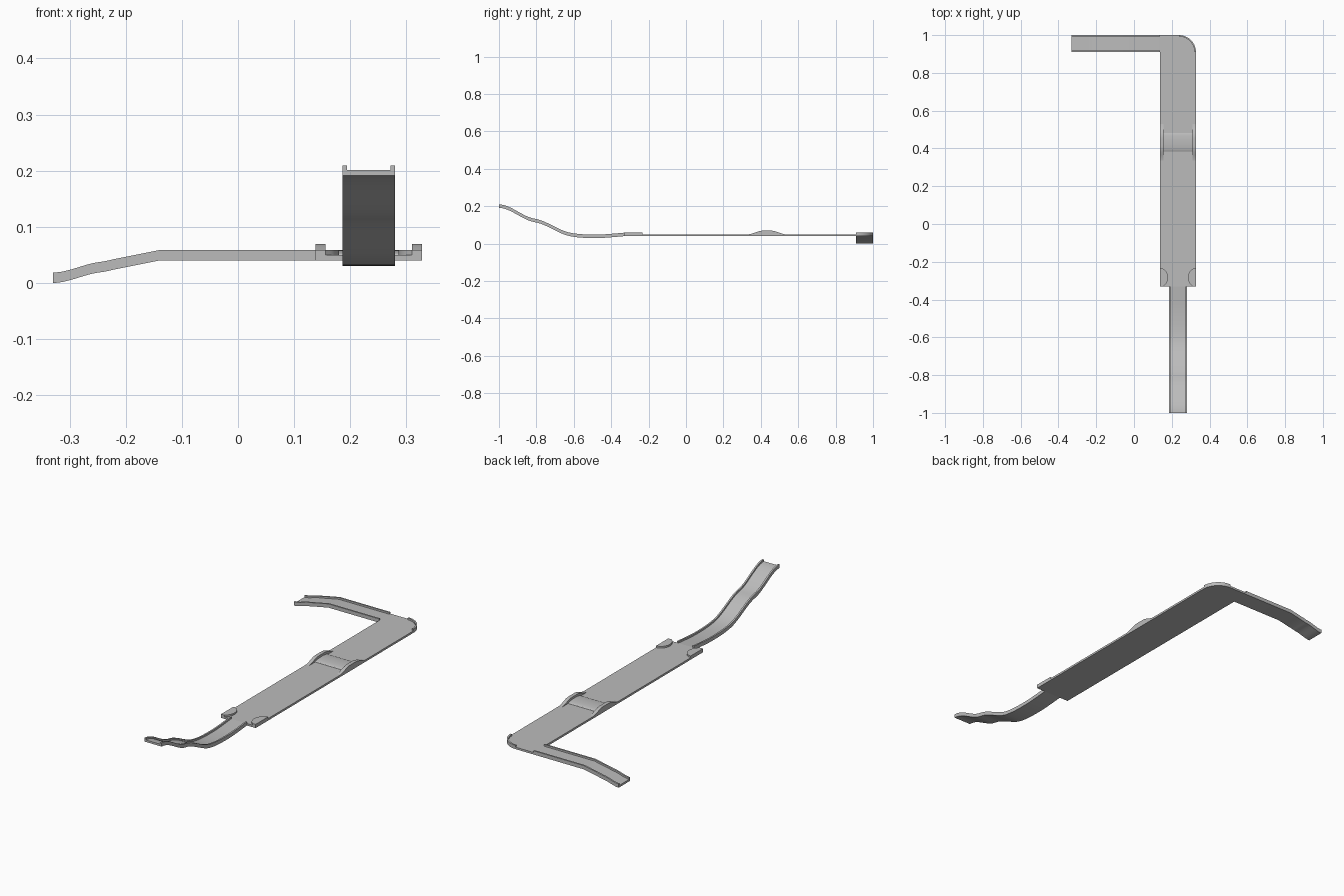
import bpy
import bmesh
from math import sin, cos, pi, radians

cube = bpy.data.objects.get("Cube")
if cube:
    bpy.data.objects.remove(cube, do_unlink=True)

grey = bpy.data.materials.new("light grey")
grey.use_nodes = True
colour = (0.5, 0.5, 0.5, 1)
grey.diffuse_color = colour
grey.node_tree.nodes["Principled BSDF"].inputs["Base Color"].default_value = colour

LEFT, RIGHT = 0.138, 0.328     # deck sides
FRONT, BACK = -0.33, 1.0       # deck ends
ARM = 0.91                     # front edge of the side arm
BASE, TOP = 0.04, 0.05         # deck underside and surface
RAIL_H, RAIL_W, THICK = 0.0085, 0.008, 0.01


def finish(name, bm):
    bmesh.ops.recalc_face_normals(bm, faces=bm.faces)
    mesh = bpy.data.meshes.new(name)
    bm.to_mesh(mesh)
    bm.free()
    obj = bpy.data.objects.new(name, mesh)
    bpy.context.collection.objects.link(obj)
    mesh.materials.append(grey)
    bpy.ops.object.select_all(action='DESELECT')
    obj.select_set(True)
    bpy.context.view_layer.objects.active = obj
    bpy.ops.object.shade_smooth_by_angle(angle=radians(30))
    return obj


def sweep(name, rings):
    """Closed solid through a series of matching cross-sections."""
    bm = bmesh.new()
    loops = [[bm.verts.new(p) for p in ring] for ring in rings]
    n = len(loops[0])
    for a, b in zip(loops, loops[1:]):
        for i in range(n):
            j = (i + 1) % n
            bm.faces.new((a[i], a[j], b[j], b[i]))
    bm.faces.new(loops[0])
    bm.faces.new(loops[-1][::-1])
    return finish(name, bm)


def plate(name, outline, z0, z1):
    return sweep(name, [[(x, y, z) for x, y in outline] for z in (z0, z1)])


def profile_x(name, outline, x0, x1):
    return sweep(name, [[(x, y, z) for y, z in outline] for x in (x0, x1)])


def smooth_path(knots, steps=12):
    """Height curve through (distance, height, slope) knots."""
    path = []
    for (a, p, m), (b, q, k) in zip(knots, knots[1:]):
        for i in range(steps):
            t, d = i / steps, b - a
            s = t * t * (3 - 2 * t)
            z = p + (q - p) * s + d * (m * t * (1 - t) ** 2 - k * t * t * (1 - t))
            path.append((a + d * t, z))
    return path + [knots[-1][:2]]


def channel(name, path, lo, hi, along_x):
    """Track with a raised rail on both sides."""
    rings = []
    for t, z in path:
        section = [(lo, z - THICK), (hi, z - THICK), (hi, z + RAIL_H),
                   (hi - RAIL_W, z + RAIL_H), (hi - RAIL_W, z),
                   (lo + RAIL_W, z), (lo + RAIL_W, z + RAIL_H), (lo, z + RAIL_H)]
        rings.append([(t, w, h) if along_x else (w, t, h) for w, h in section])
    return sweep(name, rings)


def arc(cx, cy, rx, ry, a0, a1, n=16):
    angles = [radians(a0 + (a1 - a0) * i / n) for i in range(n + 1)]
    return [(cx + rx * cos(a), cy + ry * sin(a)) for a in angles]


# Main deck with one rounded corner
R = BACK - ARM
corner = arc(RIGHT - R, ARM, R, R, 0, 90)
plate("deck", [(LEFT, FRONT), (RIGHT, FRONT)] + corner + [(LEFT, BACK)], BASE, TOP)

# Kerb around the rounded corner
inner = arc(RIGHT - R, ARM, R - RAIL_W, R - RAIL_W, 90, 0)
plate("corner_kerb", corner + inner, TOP, TOP + RAIL_H)

# Side arm sloping down
arm = smooth_path([(-0.33, 0.01, 0), (-0.245, 0.029, 0.1), (-0.22, 0.034, 0.2)])
channel("side_arm", arm + [(-0.14, TOP), (LEFT, TOP)], ARM, BACK, True)

# Wavy front ramp
ramp = smooth_path([(-1, 0.201, 0), (-0.81, 0.125, -0.15), (-0.62, 0.05, -0.2),
                    (-0.48, 0.04, 0), (FRONT, TOP, 0.08)])
channel("front_ramp", ramp, 0.186, 0.28, False)

# Rounded cross bump
WALL = 0.018
bump = [(0.433 + 0.05 * cos(a), TOP + RAIL_H * sin(a))
        for a in (pi * i / 16 for i in range(17))]
profile_x("cross_bump", bump, LEFT + WALL, RIGHT - WALL)

# Mirrored humped walls and rounded front kerbs
hump = smooth_path([(0.337, TOP, 0.1), (0.405, 0.069, 0.05), (0.433, 0.0695, 0),
                    (0.461, 0.069, -0.05), (0.529, TOP, -0.1)], 6)
for side, edge, sign in (("right", LEFT, 1), ("left", RIGHT, -1)):
    profile_x(side + "_hump_wall", hump, edge, edge + sign * WALL)
    curve = arc(edge, -0.283, sign * 0.042, 0.05, -66, 90)
    start = [(edge, FRONT), (edge + sign * WALL, FRONT)]
    plate(side + "_front_kerb", start + curve[1:], TOP, TOP + RAIL_H)
